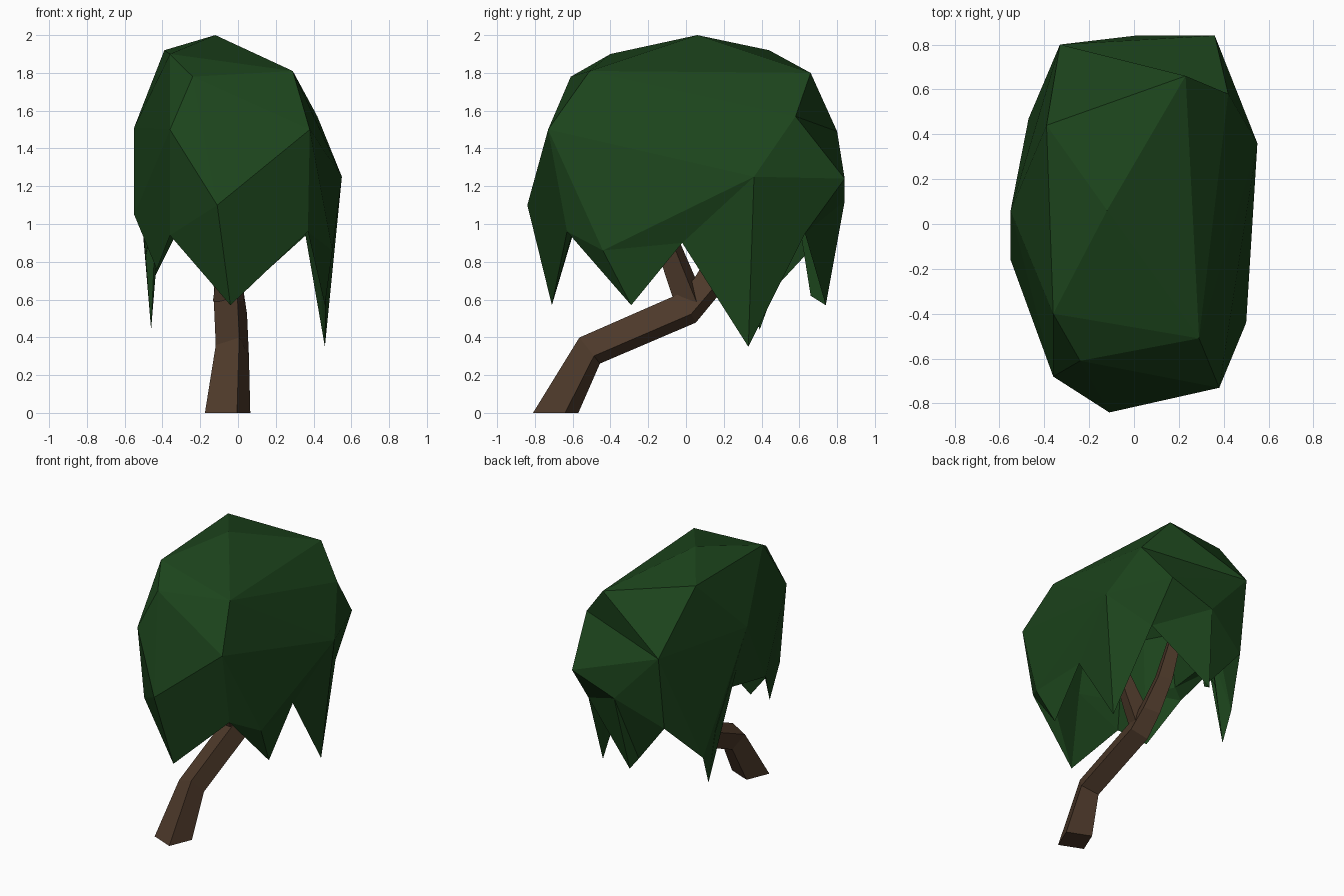
import bpy, bmesh, math
from mathutils import Vector

cube = bpy.data.objects.get("Cube")
if cube:
    bpy.data.objects.remove(cube, do_unlink=True)


def material(name, rgb):
    mat = bpy.data.materials.new(name)
    mat.use_nodes = True
    mat.diffuse_color = (*rgb, 1)
    bsdf = mat.node_tree.nodes["Principled BSDF"]
    bsdf.inputs["Base Color"].default_value = (*rgb, 1)
    bsdf.inputs["Roughness"].default_value = 0.9
    return mat


def finish(bm, name, mat):
    bmesh.ops.recalc_face_normals(bm, faces=bm.faces[:])
    mesh = bpy.data.meshes.new(name)
    bm.to_mesh(mesh)
    bm.free()
    mesh.materials.append(mat)
    obj = bpy.data.objects.new(name, mesh)
    bpy.context.collection.objects.link(obj)
    return obj


def add_points(bm, points):
    return [bm.verts.new(p) for p in points]


def zip_loops(bm, upper, lower):
    """Stitch two closed loops with triangles, taking the shorter diagonal."""
    i = j = 0
    n, m = len(upper), len(lower)
    while i < n or j < m:
        a, b = upper[i % n], lower[j % m]
        next_a, next_b = upper[(i + 1) % n], lower[(j + 1) % m]
        step_up = (next_a.co - b.co).length if i < n else math.inf
        step_low = (a.co - next_b.co).length if j < m else math.inf
        if step_up < step_low:
            bm.faces.new((a, b, next_a))
            i += 1
        else:
            bm.faces.new((a, b, next_b))
            j += 1


def tube(name, path, mat, sides=4):
    """Faceted limb through (centre, radius) stations, starting level."""
    bm = bmesh.new()
    centres = [Vector(c) for c, _ in path]
    side = Vector((1, 0, 0))
    rings = []
    for k, (centre, radius) in enumerate(path):
        along = centres[min(k + 1, len(path) - 1)] - centres[max(k - 1, 0)]
        if k == 0:
            along = Vector((0, 0, 1))
        up = along.cross(side).normalized()
        ring = []
        for s in range(sides):
            t = math.tau * (s + 0.25) / sides
            ring.append(centres[k] + radius * (side * math.cos(t) + up * math.sin(t)))
        rings.append(add_points(bm, ring))
    for low, high in zip(rings, rings[1:]):
        for s in range(sides):
            t = (s + 1) % sides
            bm.faces.new((low[s], low[t], high[t], high[s]))
    bm.faces.new(rings[0])
    bm.faces.new(rings[-1])
    return finish(bm, name, mat)


leaf_green = material("leaf green", (0.0115, 0.058, 0.0115))
bark_brown = material("bark brown", (0.074, 0.041, 0.023))

# Canopy dome: convex faceted top
bm = bmesh.new()
crown = add_points(bm, [
    (-.12, .06, 2), (-.39, .44, 1.92), (-.36, -.4, 1.9), (-.24, -.61, 1.78),
    (.29, -.51, 1.81), (.23, .66, 1.8), (.42, .58, 1.57)])
shoulder = add_points(bm, [
    (-.36, -.68, 1.5), (-.11, -.84, 1.1), (.38, -.73, 1.5), (.55, .36, 1.25),
    (.36, .84, 1.24), (.01, .84, 1.12), (-.33, .8, 1.49), (-.55, .06, 1.51)])
bmesh.ops.convex_hull(bm, input=crown + shoulder)
bm.normal_update()
under = [f for f in bm.faces if f.normal.z < -0.4]
bmesh.ops.delete(bm, geom=under, context="FACES")

# Crease across the back corner
corner = bm.edges.get((crown[5], shoulder[4]))
if corner:
    bmesh.ops.rotate_edges(bm, edges=[corner], use_ccw=True)

# Fold on the flank, below the dome edge
fold = bm.verts.new((.5, -.44, .86))
bm.faces.new((shoulder[2], fold, shoulder[3]))
shoulder.insert(3, fold)

# Hanging foliage: jagged rim of alternating notches and drooping tips
rim = add_points(bm, [
    (-.36, -.6, .94), (-.04, -.71, .57), (.37, -.63, .96),
    (.46, -.29, .57), (.47, -.02, .9), (.46, .33, .35), (.37, .63, .95),
    (-.05, .74, .57), (-.07, .66, .62), (-.33, .73, .94), (-.47, .47, .66),
    (-.46, .39, .44), (-.49, .35, .82), (-.5, .24, 1.1), (-.55, -.16, 1.05),
    (-.43, -.38, .76)])
zip_loops(bm, shoulder, rim)

# Hollow inside of the canopy
count = len(rim)
lower = rim
for scale, height in ((.88, 1.12), (.76, 1.5)):
    upper = add_points(bm, [(v.co.x * scale, v.co.y * scale, height) for v in rim])
    for k in range(count):
        n = (k + 1) % count
        bm.faces.new((lower[k], lower[n], upper[n]))
        bm.faces.new((lower[k], upper[n], upper[k]))
    lower = upper
peak = bm.verts.new((-.08, 0, 1.85))
for k in range(count):
    bm.faces.new((lower[k], lower[(k + 1) % count], peak))
finish(bm, "canopy", leaf_green)

# Leaning trunk running into its back branch, and the forked front branch
tube("trunk", [
    ((-.055, -.69, 0), .13), ((-.03, -.51, .33), .095), ((-.04, .01, .555), .095),
    ((-.05, .11, .67), .085), ((-.08, .22, .88), .07), ((-.1, .4, 1.35), .04)],
    bark_brown)
tube("front_branch", [
    ((-.05, .02, .59), .09), ((-.04, -.05, .77), .075),
    ((.0, -.26, 1.35), .035)], bark_brown)
